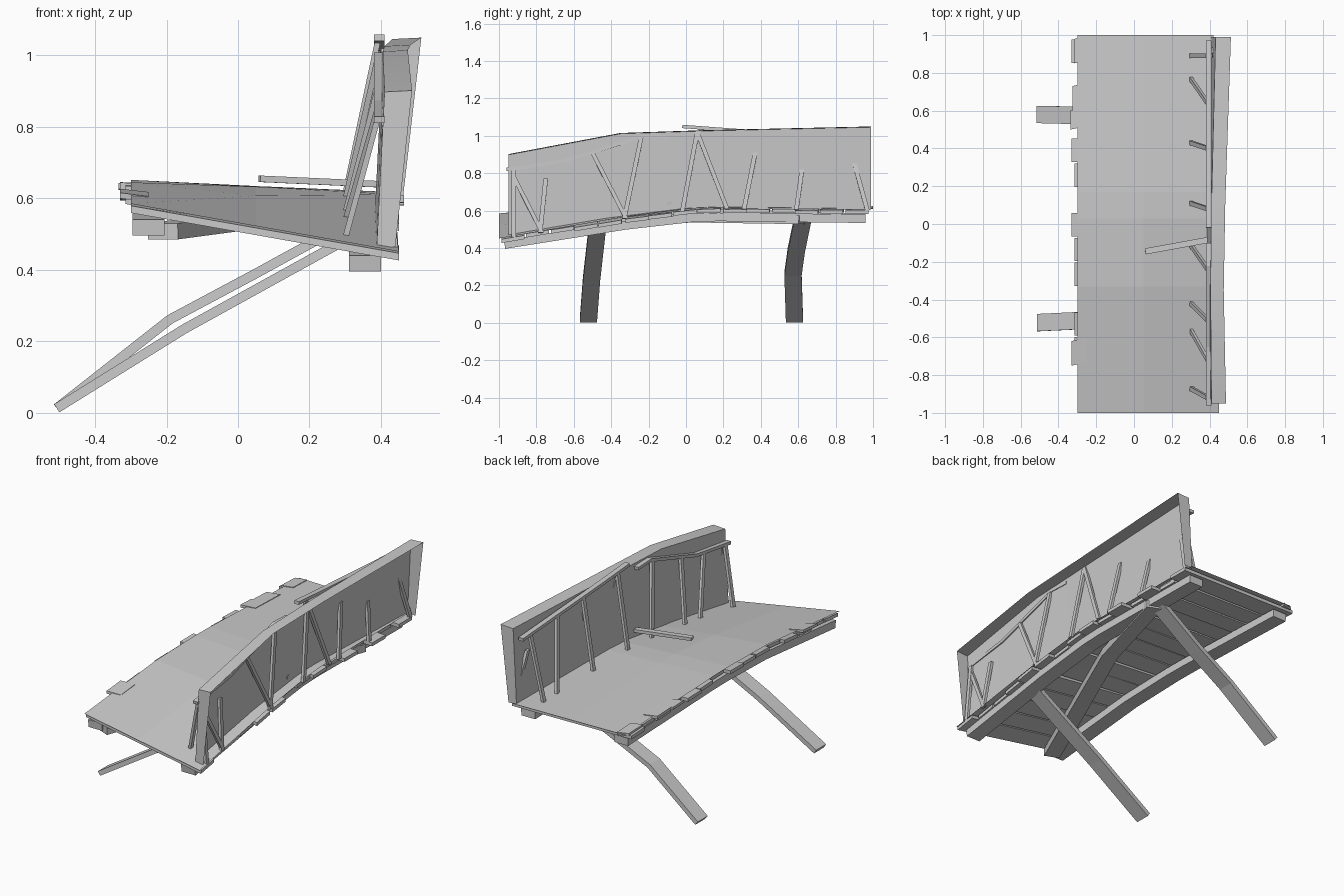
import bpy, random
from mathutils import Vector

if "Cube" in bpy.data.objects:
    bpy.data.objects.remove(bpy.data.objects["Cube"])

random.seed(4)


def interp(table, y):
    for (y0, a), (y1, b) in zip(table, table[1:]):
        if y <= y1:
            return a + (b - a) * (y - y0) / (y1 - y0)
    return table[-1][1]


# height of the sagging deck along its left and right edges
LEFT = [(-1, .585), (-.33, .645), (.03, .652), (.17, .65), (1, .62)]
RIGHT = [(-1, .455), (-.33, .567), (.03, .612), (.17, .618), (1, .61)]


def deck_z(x, y):
    f = (x + .3) / .73
    return interp(LEFT, y) * (1 - f) + interp(RIGHT, y) * f


def mesh(name, verts, faces):
    me = bpy.data.meshes.new(name)
    me.from_pydata([tuple(v) for v in verts], [], faces)
    me.update()
    ob = bpy.data.objects.new(name, me)
    bpy.context.collection.objects.link(ob)
    return ob


def sweep(name, pts, w, h, side):
    """Rectangular timber along a path; w is its size along the side vector."""
    pts = [Vector(p) for p in pts]
    side = Vector(side).normalized()
    verts, faces = [], []
    for i, p in enumerate(pts):
        t = pts[min(i + 1, len(pts) - 1)] - pts[max(i - 1, 0)]
        n = t.cross(side).normalized()
        for a, b in ((-1, -1), (1, -1), (1, 1), (-1, 1)):
            verts.append(p + side * a * w / 2 + n * b * h / 2)
    for i in range(len(pts) - 1):
        for k in range(4):
            j = (k + 1) % 4
            faces.append((i * 4 + k, i * 4 + j, i * 4 + 4 + j, i * 4 + 4 + k))
    e = len(verts) - 4
    faces += [(3, 2, 1, 0), (e, e + 1, e + 2, e + 3)]
    return mesh(name, verts, faces)


def plank(name, x0, x1, y0, y1, drop, th, skew=0):
    """Board across the deck, following its slope."""
    cs = [(x0, y0), (x1, y0 + skew), (x1, y1 + skew), (x0, y1)]
    top = [(x, y, deck_z(x, y) - drop) for x, y in cs]
    bot = [(x, y, z - th) for x, y, z in top]
    return mesh(name, bot + top, [(3, 2, 1, 0), (4, 5, 6, 7), (0, 1, 5, 4),
                                  (1, 2, 6, 5), (2, 3, 7, 6), (3, 0, 4, 7)])


# deck surface sheet
ys = [-1, -.33, .03, .17, 1]
verts = [(x, y, deck_z(x, y)) for y in ys for x in (-.3, .05, .45 - .015 * (y + 1))]
faces = [(3 * i + k, 3 * i + k + 1, 3 * i + k + 4, 3 * i + k + 3)
         for i in range(4) for k in range(2)]
mesh("deck_surface", verts, faces)

# uneven planks under the surface
n = 15
for i in range(n):
    y0 = -.985 + i * 1.97 / n
    x0 = -.3 - random.choice((-.01, 0, .015, .03))
    x1 = .43 + random.choice((-.02, 0, .02, .035))
    plank(f"deck_plank_{i}", x0, x1, y0, y0 + 1.97 / n - .008,
          .006 + random.random() * .008, .02, random.uniform(-.012, .012))

# splintered ends at the left edge and a loose board
for i, (y0, y1, x0) in enumerate([(-.75, -.62, -.33), (.5, .6, -.335),
                                  (.6, .73, -.325), (.85, .98, -.315)]):
    plank(f"edge_splinter_{i}", x0, -.25, y0, y1, -.004, .016, .02)
sweep("loose_board", [(.06, -.145, .655), (.39, -.085, .64)], .032, .018, (-.06, .33, 0))

# long beams under the deck and the diagonal brace
for name, x, d in (("left_beam", -.25, .06), ("right_beam", .355, .055)):
    sweep(name, [(x, y, deck_z(x, y) - d) for y in (-.97, -.33, .03, .17, .96)],
          .09, .045, (1, 0, 0))
sweep("diagonal_beam", [(x, y, deck_z(x, y) - .065) for x, y in
                        ((-.21, -.96), (.05, -.33), (.2, .03), (.37, .62))],
      .09, .045, (.92, -.38, 0))

# slanting legs, the back one bent
sweep("front_leg", [(-.507, -.522, .013), (-.15, -.505, .235), (.33, -.475, .5)],
      .092, .027, (0, 1, 0))
sweep("back_leg", [(-.507, .58, .013), (-.19, .572, .262), (.05, .59, .39), (.36, .625, .56)],
      .092, .027, (0, 1, 0))

# side wall: thin sheet with top ledge and closed ends, open to the outside
# columns: y, inner top x, outer top x, top z
cols = [(-.95, .41, .487, .902), (-.35, .405, .475, 1.015),
        (.1, .41, .483, 1.03), (.99, .432, .513, 1.05)]
verts = []
for y, xi, xo, z in cols:
    zb = deck_z(.4, y) - .005
    verts += [(xi - .022, y, zb), (xi, y, z - .004), (xo, y, z), (xi + .03, y, zb)]
faces = []
for i in range(3):
    a, b = 4 * i, 4 * i + 4
    faces += [(a, b, b + 1, a + 1), (a + 1, b + 1, b + 2, a + 2)]
faces += [(0, 1, 2, 3), (15, 14, 13, 12)]
wall = mesh("side_wall", verts, faces)
bpy.context.view_layer.objects.active = wall
wall.select_set(True)
bpy.ops.object.shade_smooth_by_angle(angle=.6)
wall.select_set(False)

# handrail in two bent lengths
RAIL = [(-.96, .82), (-.65, .865), (-.22, 1.0), (.0, 1.045), (.25, 1.03), (.97, .975)]
sweep("front_rail", [(.395, y, z) for y, z in RAIL[:3]] + [(.395, -.1, .995)],
      .03, .018, (1, 0, 0))
sweep("back_rail", [(.395, -.02, 1.05), (.395, .25, 1.03), (.395, .97, .985)],
      .03, .018, (1, 0, 0))

# inner braces: foot y, head y
for i, (yb, yt) in enumerate([(.89, .89), (.77, .64), (.43, .4), (.11, .08), (-.11, -.24),
                              (-.42, -.51), (-.56, -.72), (-.87, -.92)]):
    sweep(f"inner_brace_{i}", [(.3, yb, deck_z(.3, yb) - .01),
                               (.39, yt, interp(RAIL, yt) - .005)], .024, .016, (0, 1, 0))

# outer braces: head y, head z, foot y
for i, (yt, zt, yb) in enumerate([(.89, .89, .97), (.62, .82, .59), (.37, .91, .31),
                                  (.06, 1.02, .22), (.06, 1.02, -.02), (-.24, .99, -.33),
                                  (-.5, .91, -.32), (-.75, .77, -.78), (-.92, .78, -.77),
                                  (-.92, .82, -.92)]):
    sweep(f"outer_brace_{i}", [(.44, yb, deck_z(.43, yb) - .01), (.408, yt, zt)],
          .024, .016, (0, 1, 0))
